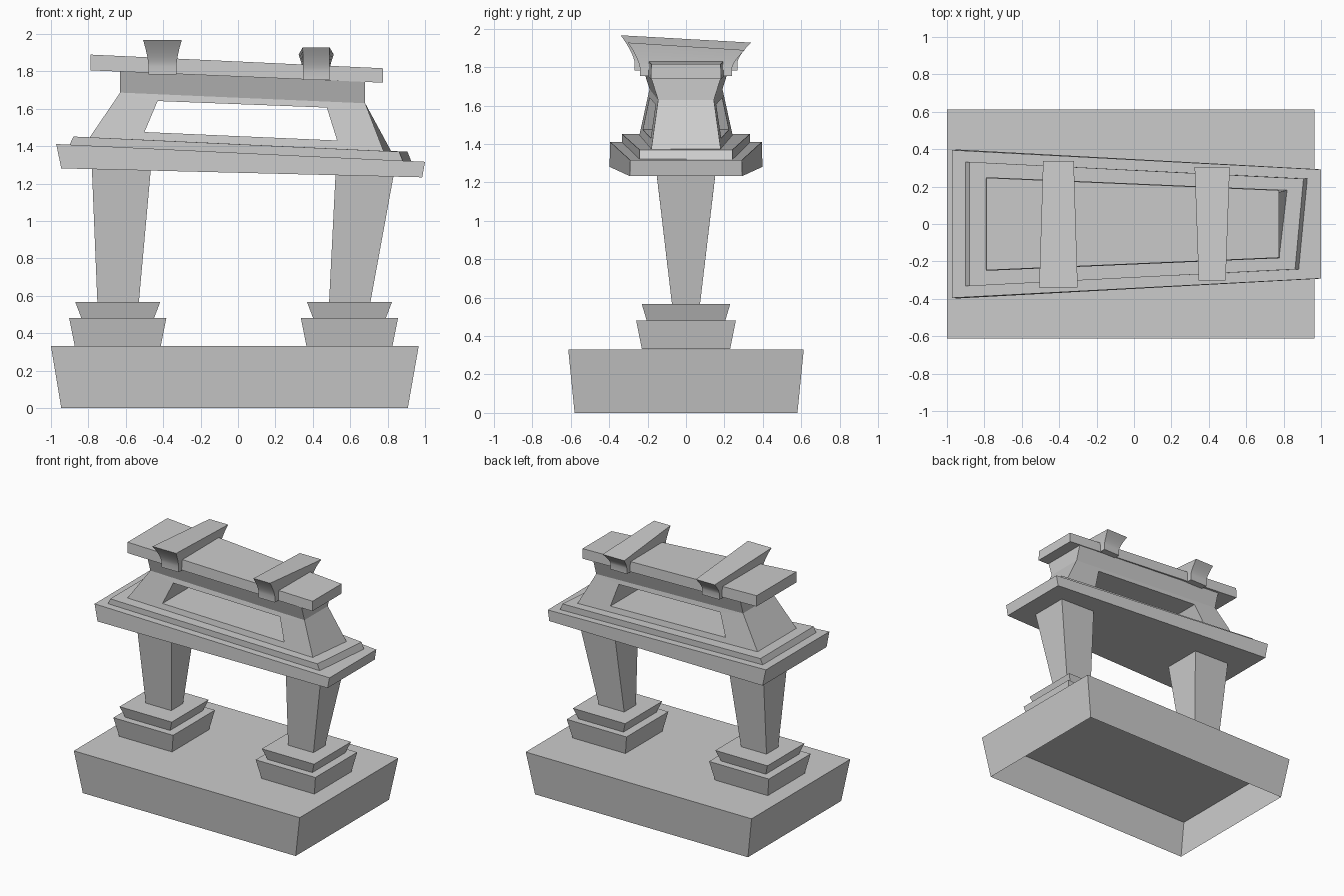
import bpy
import bmesh

if "Cube" in bpy.data.objects:
    bpy.data.objects.remove(bpy.data.objects["Cube"])


def loft(name, rings, open_bottom=False):
    """Solid through four-cornered rings, listed bottom to top."""
    bm = bmesh.new()
    loops = [[bm.verts.new(p) for p in r] for r in rings]
    bm.faces.new(loops[-1])
    for a, b in zip(loops, loops[1:]):
        for i in range(4):
            j = (i + 1) % 4
            bm.faces.new((a[i], a[j], b[j], b[i]))
    if not open_bottom:
        bm.faces.new(loops[0][::-1])
    bmesh.ops.recalc_face_normals(bm, faces=bm.faces)
    mesh = bpy.data.meshes.new(name)
    bm.to_mesh(mesh)
    bm.free()
    obj = bpy.data.objects.new(name, mesh)
    bpy.context.collection.objects.link(obj)
    return obj


def ring(xl, xr, yl, yr, zl, zr, skew=0.0):
    """Tapered, tilted ring: half depth and height differ at left and right."""
    return [(xl, -yl, zl), (xr - skew, -yr, zr), (xr, yr, zr), (xl, yl, zl)]


def flat(xl, xr, y, z):
    return ring(xl, xr, y, y, z, z)


# Base block, hollow underneath
loft("base", [flat(-0.945, 0.908, 0.58, 0), flat(-1.0, 0.966, 0.613, 0.33)],
     open_bottom=True)

# Stepped footings and flaring pillars
for side, cx in (("left", -0.643), ("right", 0.596)):
    loft(side + "_lower_footing", [flat(cx - 0.23, cx + 0.23, 0.23, 0.332),
                                   flat(cx - 0.26, cx + 0.26, 0.26, 0.482)])
    loft(side + "_upper_footing", [flat(cx - 0.195, cx + 0.195, 0.205, 0.482),
                                   flat(cx - 0.227, cx + 0.227, 0.23, 0.566)])
loft("left_pillar", [flat(-0.752, -0.53, 0.073, 0.566),
                     flat(-0.782, -0.464, 0.16, 1.3)])
loft("right_pillar", [flat(0.487, 0.708, 0.073, 0.566),
                      flat(0.522, 0.835, 0.155, 1.26)])

# Sloping eave slab and the moulding on it
loft("eave_slab", [ring(-0.945, 0.985, 0.398, 0.293, 1.281, 1.233),
                   ring(-0.972, 1.0, 0.395, 0.291, 1.411, 1.316)])
loft("roof_moulding", [ring(-0.905, 0.93, 0.332, 0.242, 1.397, 1.311, 0.045),
                       ring(-0.88, 0.906, 0.332, 0.242, 1.451, 1.37, 0.045)])

# Roof body with waist and an open window through it
body = loft("roof_body", [ring(-0.80, 0.828, 0.245, 0.183, 1.436, 1.356, 0.043),
                          ring(-0.63, 0.68, 0.19, 0.145, 1.686, 1.629),
                          ring(-0.63, 0.68, 0.228, 0.182, 1.806, 1.746)])
cutter = loft("window_cutter", [
    [(-0.50, -1, 1.475), (0.53, -1, 1.43), (0.53, 1, 1.43), (-0.50, 1, 1.475)],
    [(-0.43, -1, 1.641), (0.475, -1, 1.606), (0.475, 1, 1.606), (-0.43, 1, 1.641)]])
cut = body.modifiers.new("window", 'BOOLEAN')
cut.operation = 'DIFFERENCE'
cut.solver = 'EXACT'
cut.object = cutter
bpy.context.view_layer.objects.active = body
body.select_set(True)
bpy.ops.object.modifier_apply(modifier=cut.name)
bpy.data.objects.remove(cutter)

# Ridge beam
loft("ridge_beam", [ring(-0.788, 0.775, 0.25, 0.183, 1.805, 1.739),
                    ring(-0.788, 0.775, 0.247, 0.18, 1.889, 1.816)])


# Saddle bars across the ridge, with coved ends
def saddle(name, cx, foot_y, foot_z, foot_w, front, back):
    """front and back: (half width, reach in y, height) at the top."""
    shoulder = foot_z + 0.045

    def level(t):
        pts = []
        for sign, (w, y, z) in ((-1, front), (1, back)):
            half = foot_w + (w - foot_w) * t ** 1.5
            reach = foot_y + (y - foot_y) * t ** 1.4
            height = shoulder + (z - shoulder) * t
            left = (cx - half, sign * reach, height)
            right = (cx + half, sign * reach, height)
            pts += [left, right] if sign < 0 else [right, left]
        return pts

    foot = [(x, y, foot_z) for x, y, _ in level(0)]
    bar = loft(name, [foot] + [level(i / 6) for i in range(7)])
    bpy.ops.object.select_all(action='DESELECT')
    bar.select_set(True)
    bpy.context.view_layer.objects.active = bar
    bpy.ops.object.shade_smooth_by_angle()


saddle("left_saddle_bar", -0.404, 0.268, 1.783, 0.075,
       (0.103, 0.34, 1.966), (0.082, 0.338, 1.928))
saddle("right_saddle_bar", 0.418, 0.24, 1.753, 0.071,
       (0.072, 0.302, 1.928), (0.094, 0.306, 1.889))
